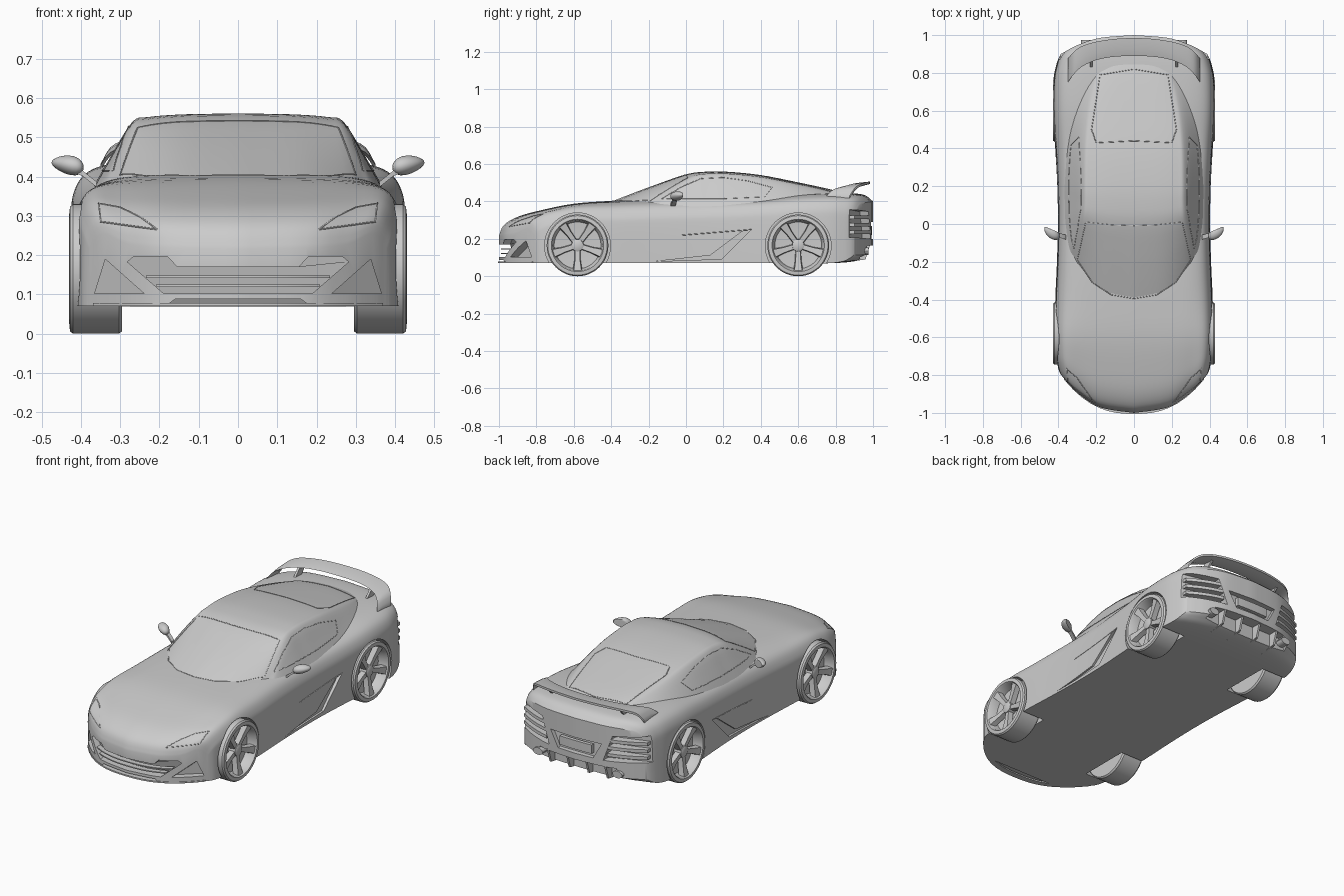
import bpy, bmesh, math
from mathutils import Vector
from mathutils.bvhtree import BVHTree

if "Cube" in bpy.data.objects:
    bpy.data.objects.remove(bpy.data.objects["Cube"])


def finish(name, bm, angle=30):
    bmesh.ops.remove_doubles(bm, verts=bm.verts, dist=1e-5)
    bmesh.ops.recalc_face_normals(bm, faces=bm.faces)
    me = bpy.data.meshes.new(name)
    bm.to_mesh(me)
    bm.free()
    ob = bpy.data.objects.new(name, me)
    bpy.context.collection.objects.link(ob)
    smooth(ob, angle)
    return ob


def smooth(ob, angle=30):
    bpy.ops.object.select_all(action='DESELECT')
    ob.select_set(True)
    bpy.context.view_layer.objects.active = ob
    bpy.ops.object.shade_smooth_by_angle(angle=math.radians(angle))


def skin(name, rings, wrap=False):
    """Join equal closed rings; cap the ends unless wrapped."""
    bm = bmesh.new()
    v = [[bm.verts.new(p) for p in r] for r in rings]
    n, m = len(v), len(v[0])
    for i in range(n if wrap else n - 1):
        a, b = v[i], v[(i + 1) % n]
        for j in range(m):
            k = (j + 1) % m
            bm.faces.new((a[j], a[k], b[k], b[j]))
    if not wrap:
        bm.faces.new(v[0])
        bm.faces.new(v[-1])
    return finish(name, bm)


def spline(pts, k):
    """Catmull-Rom through the points with k steps per span."""
    p = [pts[0]] + list(pts) + [pts[-1]]
    out = []
    for i in range(1, len(p) - 2):
        a, b, c, d = p[i - 1:i + 3]
        for s in range(k):
            t = s / k
            out.append(0.5 * (2 * b + (c - a) * t + (2 * a - 5 * b + 4 * c - d) * t**2
                              + (3 * b - a - 3 * c + d) * t**3))
    return out + [pts[-1].copy()]


def loft(name, rows, k=4):
    """Half sections (centre to edge) become a mirrored solid with a flat floor."""
    rows = [spline(r, k) for r in rows]
    cols = [spline(list(c), k) for c in zip(*rows)]
    rows = list(zip(*cols))
    bm = bmesh.new()
    grid = []
    for r in rows:
        n = len(r) - 1
        zb = r[-1].z
        both = [Vector((-p.x, p.y, p.z)) for p in r[:0:-1]] + list(r)
        both[n].x = 0
        top = [bm.verts.new(p) for p in both]
        low = [top[j] if j in (0, 2 * n) else bm.verts.new((p.x, p.y, zb)) for j, p in enumerate(both)]
        grid.append((top, low))

    def face(*vs):
        u = list(dict.fromkeys(vs))
        if len(u) > 2:
            bm.faces.new(u)
    for (t0, l0), (t1, l1) in zip(grid, grid[1:]):
        for j in range(len(t0) - 1):
            face(t0[j], t0[j + 1], t1[j + 1], t1[j])
            face(l0[j], l0[j + 1], l1[j + 1], l1[j])
    for t, l in (grid[0], grid[-1]):
        for j in range(len(t) - 1):
            face(t[j], t[j + 1], l[j + 1], l[j])
    return finish(name, bm)


# Bowed nose and tail lines in plan
def nose(x): return -1 + 0.2 * min(abs(x) / 0.385, 1)**2.5
def tail(x): return 1 - 0.1 * min(abs(x) / 0.385, 1)**2.5


def bar(name, x0, x1, f, z, d, h):
    xs = [x0 + (x1 - x0) * i / 16 for i in range(17)]
    return skin(name, [[(x, f(x) + a * d / 2, z + b * h / 2)
                        for a, b in ((-1, -1), (1, -1), (1, 1), (-1, 1))] for x in xs])


# Main body: y centre, y side, half width, top z, shoulder z, floor z
body_rows = []
for yc, ys, w, zt, zs, zb in (
        (-1, -.80, .385, .215, .265, .07), (-.975, -.775, .398, .272, .30, .07),
        (-.90, -.72, .41, .318, .328, .07), (-.78, -.66, .416, .352, .348, .07),
        (-.60, -.56, .42, .388, .362, .07), (-.40, -.38, .416, .403, .36, .07),
        (-.20, -.20, .408, .41, .365, .07), (0, 0, .403, .41, .37, .07),
        (.2, .2, .406, .41, .375, .07), (.4, .4, .417, .417, .385, .07),
        (.6, .6, .43, .44, .40, .07), (.78, .76, .427, .446, .405, .07),
        (.90, .84, .412, .443, .40, .08), (.96, .88, .398, .432, .39, .10), (1, .90, .385, .40, .37, .115)):
    d = zt - zs
    body_rows.append([Vector((f * w, yc + (ys - yc) * f**2.5, z)) for f, z in (
        (0, zt), (.45, zt - .08 * d), (.72, zt - .25 * d), (.89, zs + .2 * d), (.97, zs - .04),
        (.99, zs * .6 + .05), (.998, .14), (1, zb))])
body = loft('body', body_rows)

# Cabin: y centre, y side, roof half width, roof z, base half width
cabin_rows = []
for yc, ys, wr, zr, wb in (
        (-.41, -.20, .325, .395, .345), (-.30, -.13, .316, .438, .362), (-.15, -.05, .295, .494, .37),
        (0, .04, .276, .545, .375), (.1, .12, .27, .559, .377), (.22, .22, .27, .559, .38),
        (.4, .4, .267, .541, .38), (.6, .6, .25, .502, .37), (.78, .76, .22, .463, .33), (.9, .84, .2, .43, .28)):
    sec = ((0, zr), (.5 * wr, zr - .002), (.85 * wr, zr - .009), (wr, zr - .022),
           (wr * .5 + wb * .5, (zr - .022) * .5 + .1775 + .004), (wb, .355))
    cabin_rows.append([Vector((x, yc + (ys - yc) * min(x / wr, 1)**2.5, z)) for x, z in sec])
cabin = loft('cabin', cabin_rows)


# Openings cut from the body: wheel arches, grille, ducts, tail recesses
def circle(x, y, z, r, n=48):
    return [(x, y + r * math.cos(2 * math.pi * i / n), z + r * math.sin(2 * math.pi * i / n)) for i in range(n)]


def cut_y(pts, f0, f1):
    return skin('cutter', [[(x, f(x), z) for x, z in pts] for f in (f0, f1)])


half = [(0, .17), (.155, .17), (.18, .197), (.265, .197), (.282, .183), (.19, .103), (.1, .103), (0, .103)]
grille = half + [(-x, z) for x, z in half[-2:0:-1]]
ahead = lambda x: -1.1
behind = lambda x: 1.1
cutters = [cut_y(grille, ahead, lambda x: nose(x) + .04),
           cut_y([(-.16, .29), (.16, .29), (.11, .2), (-.11, .2)], lambda x: tail(x) - .025, behind),
           cut_y([(-.2, .06), (-.16, .088), (.16, .088), (.2, .06)], ahead, lambda x: nose(x) + .03),
           cut_y([(-.3, .06), (-.24, .165), (.24, .165), (.3, .06)], lambda x: .93, behind)]
for s in (1, -1):
    for y in (-.58, .60):
        cutters.append(skin('cutter', [circle(s * .275, y, .163, .176), circle(s * .5, y, .163, .176)]))
    cutters += [
        cut_y([(s * x, z) for x, z in ((.338, .19), (.365, .103), (.24, .103))], ahead, lambda x: nose(x) + .04),
        cut_y([(s * x, z) for x, z in ((.22, .345), (.45, .36), (.45, .21), (.17, .2))],
              lambda x: tail(x) - .045, behind),
        skin('cutter', [[(s * x, y, z) for y, z in ((.35, .25), (.30, .24), (.13, .112), (-.16, .08), (.19, .092))]
                        for x in (.392, .5)])]
for c in cutters:
    c.hide_render = True
    m = body.modifiers.new('cut', 'BOOLEAN')
    m.operation, m.object, m.solver = 'DIFFERENCE', c, 'EXACT'
bpy.context.view_layer.update()
body.data = bpy.data.meshes.new_from_object(body.evaluated_get(bpy.context.evaluated_depsgraph_get()))
body.modifiers.clear()
for c in cutters:
    bpy.data.objects.remove(c)
smooth(body)

# Grille slats, splitter and tail slats
for z in (.122, .145):
    w = .19 + (z - .105) * 1.1
    bar('grille_slat', -w, w, lambda x: nose(x) + .025, z, .03, .006)
bar('front_splitter', -.37, .37, lambda x: nose(x) + .012, .074, .035, .008)
bar('plate_frame', -.1, .1, lambda x: tail(x) - .015, .245, .02, .05)
for s in (1, -1):
    for z in (.235, .275, .315):
        bar('tail_slat', s * .19, s * .388, lambda x: tail(x) - .025, z, .05, .018)
    # Exhaust outlet
    skin('exhaust', [circle_r for circle_r in (
        [(s * .25 + .03 * math.cos(a * math.pi / 8), y, .135 + .02 * math.sin(a * math.pi / 8)) for a in range(16)]
        for y in (.90, .975))])
# Diffuser fins
for x in (-.18, -.06, .06, .18):
    skin('diffuser_fin', [[(x + t, y, z) for y, z in ((.86, .075), (.96, .09), (.985, .17), (.92, .17))]
                          for t in (-.006, .006)])

# Wing with turned-down tips and two struts
wing_half = [(0, .89, .985, .488, .506), (.1, .886, .98, .488, .506), (.2, .868, .965, .486, .503),
             (.28, .83, .94, .478, .495), (.325, .785, .905, .462, .475), (.35, .75, .875, .43, .43)]
stations = spline([Vector(r[1:]) for r in wing_half], 3)
xs = spline([Vector((r[0], 0, 0)) for r in wing_half], 3)
right = [(p.x, q) for p, q in zip(xs, stations)]
wing = [(-x, q) for x, q in right[:0:-1]] + right
skin('wing', [[(x, q[0], q[2]), (x, q[0] * .6 + q[1] * .4, (q[2] + q[3]) / 2 + .003), (x, q[1], q[3]),
               (x, q[1], q[3] - .012), (x, q[0] * .5 + q[1] * .5, (q[2] + q[3]) / 2 - .016)] for x, q in wing])
for s in (1, -1):
    skin('wing_strut', [[(s * x, y, z) for y, z in ((.82, .43), (.88, .43), (.93, .487), (.87, .482))]
                        for x in (.22, .232)])

# Wheels
profile = [(.295, 0), (.295, .158), (.303, .165), (.42, .165), (.428, .159), (.43, .14), (.424, .135),
           (.375, .125), (.365, 0)]
for s in (1, -1):
    for end, y in (('front', -.58), ('rear', .60)):
        ang = [2 * math.pi * i / 48 for i in range(48)]
        skin(end + '_wheel', [[(s * x, y + r * math.cos(a), .165 + r * math.sin(a)) for x, r in profile]
                              for a in ang], True)
        skin('wheel_hub', [circle(s * .36, y, .165, .034, 20), circle(s * .41, y, .165, .032, 20),
                           circle(s * .415, y, .165, .022, 20)])
        for k in range(5):
            a = -math.pi / 2 + k * 2 * math.pi / 5
            c, n = math.cos(a), math.sin(a)
            skin('wheel_spoke', [[(s * x, y + r * c - t * n, .165 + r * n + t * c)
                                  for x, t in ((xf - .03, -w), (xf, -w * .8), (xf, w * .8), (xf - .03, w))]
                                 for r, w, xf in ((.02, .015, .405), (.08, .017, .412), (.136, .026, .423))])

# Door mirrors
for s in (1, -1):
    bm = bmesh.new()
    bmesh.ops.create_uvsphere(bm, u_segments=20, v_segments=12, radius=1)
    for v in bm.verts:
        x, y, z = v.co
        v.co = (s * (.434 + .041 * x), -.045 + .035 * min(y, .45) + .018 * x, .43 + .024 * z * (1 - .25 * x) + .006 * x)
    finish('mirror', bm, 40)
    skin('mirror_stalk', [[(s * (x + t * .004), y + a * .012, z + b * .007) for a, b in ((-1, -1), (1, -1), (1, 1), (-1, 1))]
                          for x, y, z, t in ((.36, -.07, .38, 0), (.395, -.06, .408, 0), (.425, -.055, .42, 0))])

# Panel seams and window outlines draped on the surfaces
trees = []
for ob in (body, cabin):
    trees.append(BVHTree.FromPolygons([v.co for v in ob.data.vertices], [p.vertices for p in ob.data.polygons]))


def seam(name, pts, axis):
    cu = bpy.data.curves.new(name, 'CURVE')
    cu.dimensions, cu.bevel_depth, cu.bevel_resolution = '3D', .0022, 0
    for s in (1, -1):
        hits = []
        for (a, b), (c, d) in zip(pts, pts[1:]):
            for i in range(9):
                u, v = a + (c - a) * i / 8, b + (d - b) * i / 8
                o, r = {'x': ((s * 2, u, v), (-s, 0, 0)), 'y': ((s * u, -2, v), (0, 1, 0)),
                        'z': ((s * u, v, 2), (0, 0, -1))}[axis]
                near = [h for h in (t.ray_cast(Vector(o), Vector(r)) for t in trees) if h[0]]
                if near:
                    hits.append(min(near, key=lambda h: h[3])[0])
        sp = cu.splines.new('POLY')
        sp.points.add(len(hits) - 1)
        for p, h in zip(sp.points, hits):
            p.co = (*h, 1)
    bpy.context.collection.objects.link(bpy.data.objects.new(name, cu))


seam('side_window_trim', [(-.13, .415), (-.02, .48), (.08, .522), (.2, .528), (.33, .51), (.46, .475),
                          (.42, .425), (.2, .415), (-.13, .415)], 'x')
seam('windscreen_trim', [(0, -.395), (.12, -.375), (.22, -.31), (.3, -.19), (.255, .01), (.12, -.005), (0, -.01)], 'z')
seam('rear_window_trim', [(0, .44), (.2, .43), (.225, .5), (.18, .79), (0, .82)], 'z')
seam('headlight_trim', [(.205, .265), (.25, .298), (.30, .322), (.355, .332), (.35, .285), (.205, .265)], 'y')
seam('door_crease', [(-.02, .22), (.35, .25)], 'x')
